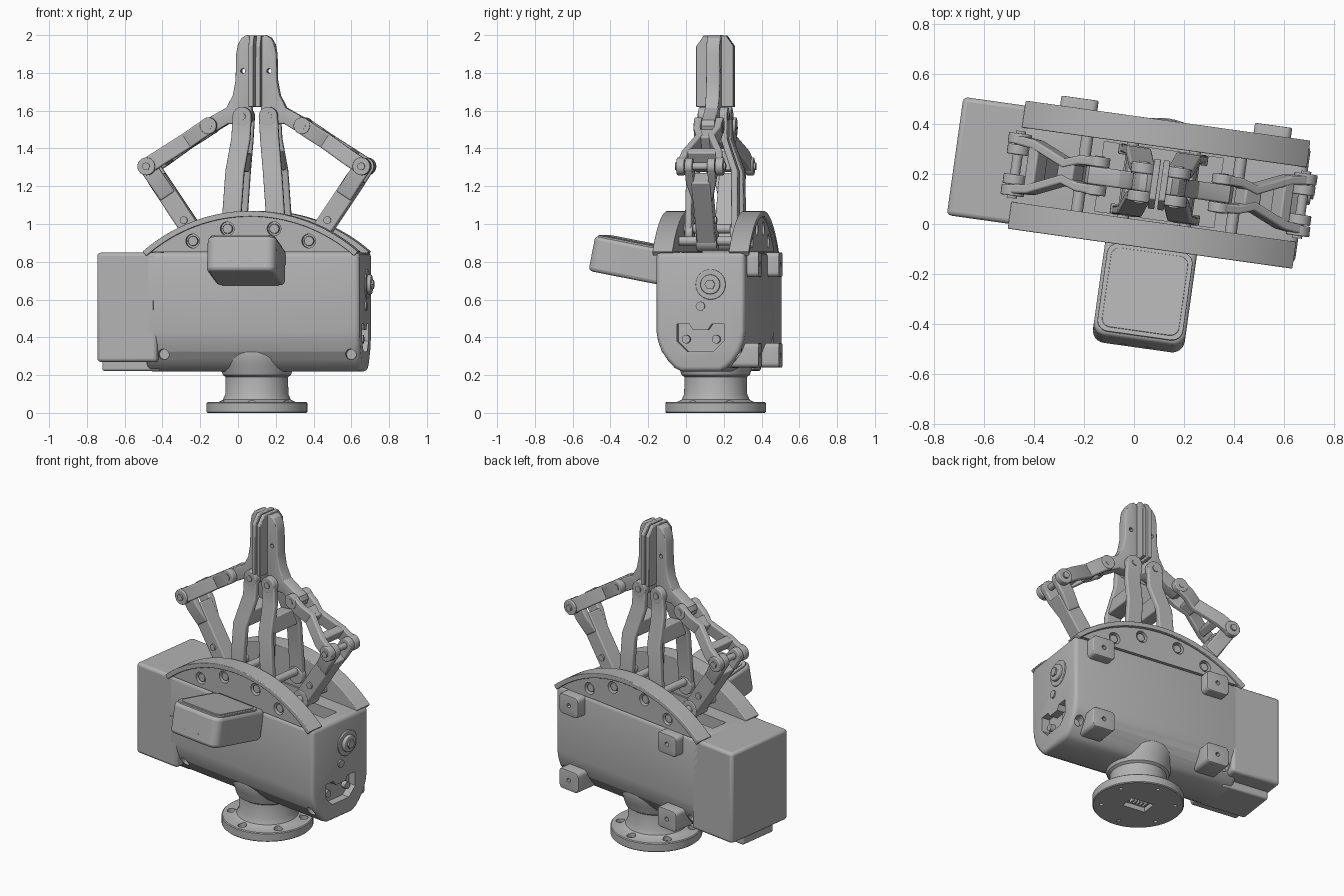
import bpy, bmesh
from math import sin, cos, pi, radians
from mathutils import Matrix, Vector

if "Cube" in bpy.data.objects:
    bpy.data.objects.remove(bpy.data.objects["Cube"])

grey = bpy.data.materials.new("satin_grey")
grey.use_nodes = True
grey.diffuse_color = (0.45, 0.45, 0.45, 1)
grey.node_tree.nodes["Principled BSDF"].inputs["Base Color"].default_value = (0.45, 0.45, 0.45, 1)

# The whole gripper is turned slightly about the vertical axis
PLACE = Matrix.Translation((0.1, 0.157, 0)) @ Matrix.Rotation(radians(-8), 4, 'Z')
SIDES = (("left", 1), ("right", -1))
parts = []


def finish(bm, name, bevel=0, matrix=None):
    if matrix:
        bm.transform(matrix)
    bmesh.ops.recalc_face_normals(bm, faces=bm.faces)
    mesh = bpy.data.meshes.new(name)
    bm.to_mesh(mesh)
    bm.free()
    mesh.materials.append(grey)
    obj = bpy.data.objects.new(name, mesh)
    obj.matrix_world = PLACE
    bpy.context.collection.objects.link(obj)
    if bevel:
        mod = obj.modifiers.new("bevel", 'BEVEL')
        mod.width, mod.segments, mod.limit_method = bevel, 3, 'ANGLE'
        mod.angle_limit = radians(50)
    parts.append(obj)
    return obj


def prism(name, pts, axis, a, b, bevel=0, matrix=None):
    """Extrude a 2D outline along one axis from a to b."""
    place = {'X': lambda p, d: (d, p[0], p[1]), 'Y': lambda p, d: (p[0], d, p[1]),
             'Z': lambda p, d: (p[0], p[1], d)}[axis]
    bm = bmesh.new()
    lo = [bm.verts.new(place(p, a)) for p in pts]
    hi = [bm.verts.new(place(p, b)) for p in pts]
    bm.faces.new(lo)
    bm.faces.new(hi)
    for i in range(len(pts)):
        j = (i + 1) % len(pts)
        bm.faces.new((lo[i], lo[j], hi[j], hi[i]))
    return finish(bm, name, bevel, matrix)


def rrect(cx, cy, w, h, r, n=6):
    pts = []
    for k, (sx, sy) in enumerate(((1, 1), (-1, 1), (-1, -1), (1, -1))):
        for i in range(n + 1):
            t = (k + i / n) * pi / 2
            pts.append((cx + sx * (w / 2 - r) + r * cos(t), cy + sy * (h / 2 - r) + r * sin(t)))
    return pts


def box(name, x, y, z, bevel=0):
    return prism(name, [(x[0], y[0]), (x[1], y[0]), (x[1], y[1]), (x[0], y[1])], 'Z', *z, bevel)


def rod(name, axis, p, r, a, b, sides=24, bevel=0):
    return prism(name, [(p[0] + r * cos(2 * pi * i / sides), p[1] + r * sin(2 * pi * i / sides))
                        for i in range(sides)], axis, a, b, bevel)


def strip(name, stations, width, thick, bevel=0.008):
    """Flat bar through (x, y, z) stations; width lies in the xz plane, thickness along y."""
    pts = [Vector(s) for s in stations]
    d = pts[-1] - pts[0]
    n = Vector((-d.z, 0, d.x)).normalized() * width / 2
    t = Vector((0, thick / 2, 0))
    bm = bmesh.new()
    rings = [[bm.verts.new(p + q) for q in (n + t, -n + t, -n - t, n - t)] for p in pts]
    bm.faces.new(rings[0])
    bm.faces.new(rings[-1])
    for r0, r1 in zip(rings, rings[1:]):
        for i in range(4):
            bm.faces.new((r0[i], r0[i - 1], r1[i - 1], r1[i]))
    return finish(bm, name, bevel)


def cut(obj, cutter):
    mod = obj.modifiers.new("cut", 'BOOLEAN')
    mod.operation, mod.object, mod.solver = 'DIFFERENCE', cutter, 'EXACT'
    bpy.context.view_layer.update()
    bpy.context.view_layer.objects.active = obj
    for m in [m.name for m in obj.modifiers]:
        bpy.ops.object.modifier_apply(modifier=m)
    parts.remove(cutter)
    bpy.data.objects.remove(cutter)


def lathe(name, profile):
    bm = bmesh.new()
    vs = [bm.verts.new((r, 0, z)) for r, z in profile]
    es = [bm.edges.new(e) for e in zip(vs, vs[1:])]
    bmesh.ops.spin(bm, geom=vs + es, cent=(0, 0, 0), axis=(0, 0, 1), angle=2 * pi, steps=64)
    bmesh.ops.remove_doubles(bm, verts=bm.verts, dist=1e-4)
    return finish(bm, name)


# Mounting flange and neck, flaring into the body
flange = lathe("mounting_flange", [(0, 0), (.262, 0), (.267, .005), (.267, .052), (.262, .057), (.205, .057),
                                   (.18, .07), (.167, .1), (.165, .19), (.18, .2), (.187, .22),
                                   (.195, .25), (.21, .29), (.21, .32), (.19, .35), (.12, .37), (0, .37)])
for i in range(6):
    t = (i + .5) * pi / 3
    p = (.215 * cos(t), .215 * sin(t))
    cut(flange, rod("hole", 'Z', p, .026, .03, .13, 16))
    cut(flange, rod("underside_hole", 'Z', p, .012, -.01, .015, 12))
    rod("flange_screw", 'Z', p, .016, .02, .04, 12)
cut(flange, box("socket_cutter", (-.075, .075), (-.05, .05), (-.01, .03)))
for i in range(5):
    box("socket_pin", (-.05 + i * .022, -.04 + i * .022), (-.02, .02), (.008, .032))

# Main body with rounded underside
W = .238
right_half = [(W, .85), (W, .43), (.23, .38), (.21, .325), (.175, .275), (.14, .238), (.105, .22)]
body = prism("main_body", right_half + [(-y, z) for y, z in reversed(right_half)], 'X', -.57, .58, .025)
cut(body, box("pocket", (-.24, .24), (-.14, .14), (.72, .9)))
for _, s in SIDES:
    cut(body, box("slot", sorted((s * .27, s * .5)), (-.055, .055), (.72, .9)))
port = [(-.125, .47), (-.125, .38), (-.07, .325), (.07, .325), (.125, .38), (.125, .47),
        (.06, .47), (.04, .44), (-.04, .44), (-.06, .47)]
cut(body, prism("port_cutter", port, 'X', .53, .7))
for y in (-.08, .08):
    rod("port_screw", 'X', (y, .39), .022, .5, .56)
for x, y in ((-.47, -1), (.53, -1), (.53, 1), (-.47, 1)):
    cut(body, rod("corner_hole", 'Y', (x, .31), .028, *sorted((y * .16, y * .3)), 16))

# Motor housing on one end, flush with the body sides
box("motor_housing", (-.822, -.5), (-W, W), (.27, .848), .018)
box("motor_housing_foot", (-.81, -.5), (-.13, .13), (.222, .3), .012)

# End knob and button
rod("end_knob_ring", 'X', (.055, .68), .08, .57, .587, 32, .004)
rod("end_knob", 'X', (.055, .68), .052, .57, .607, 32, .006)
rod("end_knob_screw", 'X', (.055, .68), .028, .57, .617, 6)
rod("end_button", 'X', (0, .565), .024, .57, .589)

# Arched side plates with raised rims and recessed bolts
R, CZ, HALF = .8745, .195, .718
BOLTS = [(s * x, z) for s in (1, -1) for x, z in ((.125, .975), (.31, .91))]


def arch(r, n=32):
    return [(r * sin(HALF * (2 * i / n - 1)), CZ + r * cos(HALF * (2 * i / n - 1))) for i in range(n + 1)]


for label, s in (("front", -1), ("back", 1)):
    plate = prism(label + "_arch_plate", arch(R - .004), 'Y', *sorted((s * .15, s * W)))
    prism(label + "_arch_rim", arch(R) + arch(R - .03)[::-1], 'Y', *sorted((s * .15, s * .258)), .004)
    for p in BOLTS:
        cut(plate, rod("bolt_hole", 'Y', p, .037, *sorted((s * .2, s * .3))))
        rod(label + "_bolt", 'Y', p, .026, *sorted((s * .19, s * .23)), 16, .003)
for p in BOLTS:
    rod("cross_rod", 'Y', p, .024, -.16, .16)

# Mounting pads on the back
for x in (-.36, .42):
    for z in (.785, .305):
        pad = prism("back_pad", rrect(x, z, .15, .13, .025), 'Y', .15, .298, .006)
        cut(pad, rod("pad_hole", 'Y', (x, z), .014, .27, .35, 12))

# Vent slots on the front
for x in (-.48, -.36, -.235):
    for z in (.56, .585):
        box("vent_slot", (x - .015, x + .015), (-W - .004, -W + .01), (z - .006, z + .006))
box("front_switch", (-.55, -.52), (-W - .005, -W + .01), (.545, .595))

# Tilted sensor pod on the front
tilt = Matrix.Translation((.004, -.43, .808)) @ Matrix.Rotation(radians(-11), 4, 'X')
prism("sensor_pod", rrect(0, 0, .37, .43, .05), 'Z', -.098, .09, .02, tilt)
prism("sensor_pod_rim", rrect(0, -.02, .345, .36, .045), 'Z', .08, .098, .003, tilt)
prism("sensor_pod_lid", rrect(0, -.02, .31, .325, .035), 'Z', .08, .102, .002, tilt)
for x in (-.05, .05):
    rod("sensor_lens", 'Y', (x, .79), .02, -.65, -.6)

# Fingers and linkages, mirrored
FINGER = [(.025, 1.55), (.025, 1.99), (.05, 2.0), (.078, 1.985), (.098, 1.95), (.107, 1.9), (.11, 1.76),
          (.125, 1.68), (.16, 1.615), (.25, 1.565), (.285, 1.55), (.297, 1.52), (.285, 1.488),
          (.25, 1.475), (.2, 1.5), (.15, 1.53), (.07, 1.525), (.035, 1.54)]
PAD = [(-.1, 1.62), (.1, 1.62), (.1, 1.94), (.06, 1.998), (-.06, 1.998), (-.1, 1.94)]
for side, s in SIDES:
    lower, elbow = (s * .31, .91), (s * .575, 1.305)
    wrist, inner_top, inner_base = (s * .25, 1.52), (s * .07, 1.57), (s * .125, .95)

    # Thin web finger with a wide grip pad
    web = prism(side + "_finger", [(s * x, z) for x, z in FINGER], 'Y', -.036, .036, .008)
    cut(web, rod("finger_hole", 'Y', (s * .07, 1.81), .013, -.1, .1, 12))
    prism(side + "_finger_pad", PAD, 'X', *sorted((s * .006, s * .032)), .004)

    for y in (-1, 1):
        # Forked inner link
        strip(side + "_inner_link", [(inner_top[0], y * .06, 1.57), (s * .077, y * .06, 1.45),
                                     (s * .1, y * .12, 1.28), (s * .125, y * .125, .93)], .1, .035)
        rod(side + "_inner_link_top", 'Y', inner_top, .05, *sorted((y * .036, y * .078)), 24, .005)
        rod(side + "_inner_link_base", 'Y', inner_base, .055, *sorted((y * .1, y * .14)), 24, .005)
        # Upper outer link: fork, narrow waist, wide elbow
        strip(side + "_upper_link", [(wrist[0], y * .056, 1.52), (s * .31, y * .054, 1.48),
                                     (s * .37, y * .032, 1.441), (s * .5, y * .09, 1.354),
                                     (elbow[0], y * .1, 1.305)], .085, .037)
        rod(side + "_wrist_boss", 'Y', wrist, .044, *sorted((y * .037, y * .077)), 24, .005)
        rod(side + "_elbow_boss", 'Y', elbow, .047, *sorted((y * .083, y * .125)), 24, .005)
        # Lower outer link fork
        strip(side + "_lower_link_fork", [(elbow[0], y * .06, 1.305), (s * .53, y * .06, 1.238),
                                          (s * .47, y * .035, 1.148)], .09, .04)
        rod(side + "_lower_link_lug", 'Y', elbow, .045, *sorted((y * .04, y * .08)), 24, .005)

    strip(side + "_inner_link_bridge", [(s * .086, 0, 1.38), (s * .1, 0, 1.28)], .09, .2)
    strip(side + "_upper_link_waist", [(s * .325, 0, 1.47), (s * .39, 0, 1.427)], .08, .075)
    strip(side + "_upper_link_crossbar", [(s * .475, 0, 1.371), (s * .515, 0, 1.344)], .08, .19)
    strip(side + "_lower_link", [(s * .535, 0, 1.245), (lower[0], 0, .91)], .1, .1)
    rod(side + "_lower_link_base", 'Y', lower, .055, -.055, .055, 24, .005)
    for label, p, w in (("elbow", elbow, .135), ("wrist", wrist, .08), ("knuckle", inner_top, .084),
                        ("link", (s * .384, 1.02), .06)):
        rod(side + "_" + label + "_pin", 'Y', p, .02, -w, w, 16)

# Smooth shading with sharp edges kept
for obj in bpy.context.view_layer.objects:
    obj.select_set(obj in parts)
bpy.context.view_layer.objects.active = body
bpy.ops.object.shade_smooth_by_angle(angle=radians(30))
